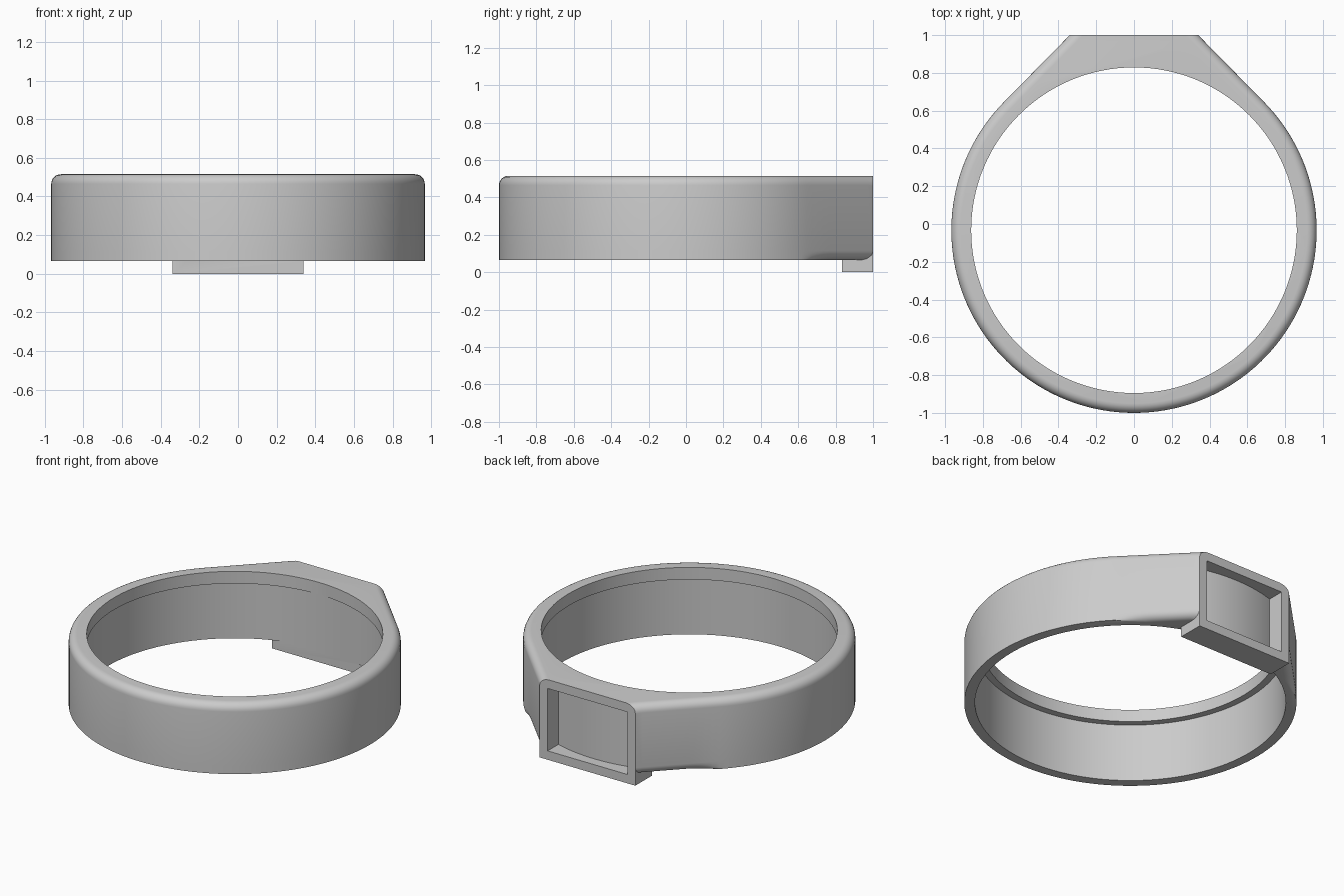
import bpy, bmesh, math

if "Cube" in bpy.data.objects:
    bpy.data.objects.remove(bpy.data.objects["Cube"])

CY, R = -0.033, 0.967            # ring centre (y) and outer radius
R_LIP, R_BORE = 0.862, 0.905     # top opening and wider bore below it
Z0, Z1, Z_STEP = 0.065, 0.515, 0.437
HALF, FILLET = 0.34, 0.05        # half width of the flat back, edge rounding

# direction of the flank's tangent point on the ring
ANG = math.atan2(1 - CY, HALF) - math.acos(R / math.hypot(HALF, 1 - CY))

grey = bpy.data.materials.new("satin grey")
grey.diffuse_color = (0.6, 0.6, 0.6, 1)
grey.use_nodes = True
grey.node_tree.nodes["Principled BSDF"].inputs["Base Color"].default_value = grey.diffuse_color


def loft(name, rings):
    """Closed solid through a stack of equal-length point loops."""
    bm = bmesh.new()
    loops = [[bm.verts.new(p) for p in ring] for ring in rings]
    n = len(loops[0])
    for a, b in zip(loops, loops[1:]):
        for i in range(n):
            j = (i + 1) % n
            bm.faces.new((a[i], a[j], b[j], b[i]))
    bm.faces.new(loops[0][::-1])
    bm.faces.new(loops[-1])
    bmesh.ops.recalc_face_normals(bm, faces=bm.faces)
    me = bpy.data.meshes.new(name)
    bm.to_mesh(me)
    bm.free()
    me.materials.append(grey)
    ob = bpy.data.objects.new(name, me)
    bpy.context.collection.objects.link(ob)
    return ob


def prism(name, pts, z0, z1):
    return loft(name, [[(x, y, z) for x, y in pts] for z in (z0, z1)])


def circle(r, n=128):
    return [(r * math.cos(2 * math.pi * i / n), CY + r * math.sin(2 * math.pi * i / n))
            for i in range(n)]


def outline(inset, z, flank_only=False):
    """Ring outline with straight flanks running to the flat back."""
    def half_flank():
        pts = []
        for k in range(1, 13):
            t = k / 12
            i = inset * (min(1, t * 3) if flank_only else 1)
            r = R - i
            x_end = (r - (1 - CY) * math.sin(ANG)) / math.cos(ANG)
            x0, y0 = r * math.cos(ANG), CY + r * math.sin(ANG)
            pts.append((x0 + (x_end - x0) * t, y0 + (1 - y0) * t))
        return pts
    r = R if flank_only else R - inset
    start, sweep, n = math.pi - ANG, math.pi + 2 * ANG, 110
    arc = [(r * math.cos(start + sweep * k / n), CY + r * math.sin(start + sweep * k / n))
           for k in range(n + 1)]
    right = half_flank()
    left = [(-x, y) for x, y in reversed(right)]
    return [(x, y, z) for x, y in arc + right + left]


def combine(target, tool, operation):
    mod = target.modifiers.new("join", 'BOOLEAN')
    mod.operation, mod.solver, mod.object = operation, 'EXACT', tool
    dg = bpy.context.evaluated_depsgraph_get()
    me = bpy.data.meshes.new_from_object(target.evaluated_get(dg))
    target.modifiers.clear()
    target.data = me
    bpy.data.objects.remove(tool)


# Band with rounded top edge and rounded lower flanks
steps = [math.pi / 2 * k / 6 for k in range(7)]
rings = [outline(FILLET * (1 - math.sin(s)), Z0 + FILLET * (1 - math.cos(s)), True)
         for s in steps]
rings += [outline(FILLET * (1 - math.cos(s)), Z1 - FILLET * (1 - math.sin(s)))
          for s in steps]
band = loft("ring_band", rings)

# Bore with a narrower lip at the top
combine(band, prism("bore", circle(R_BORE), Z0 - 0.2, Z_STEP), 'DIFFERENCE')
combine(band, prism("opening", circle(R_LIP), Z_STEP - 0.1, Z1 + 0.2), 'DIFFERENCE')

# Block behind the flat, reaching down below the band
combine(band, prism("foot_block", [(-HALF, 0.833), (HALF, 0.833), (HALF, 1), (-HALF, 1)],
                    0, 0.46), 'UNION')

# Framed pocket in the flat back, with a curved floor
W = 0.283
floor = [(W * k / 12, CY + math.sqrt(R * R - (W * k / 12) ** 2)) for k in range(-12, 13)]
combine(band, prism("pocket", floor + [(W, 1.1), (-W, 1.1)], 0.057, 0.458), 'DIFFERENCE')

# Smooth shading with sharp edges
bpy.ops.object.select_all(action='DESELECT')
band.select_set(True)
bpy.context.view_layer.objects.active = band
bpy.ops.object.shade_smooth_by_angle(angle=math.radians(30))
